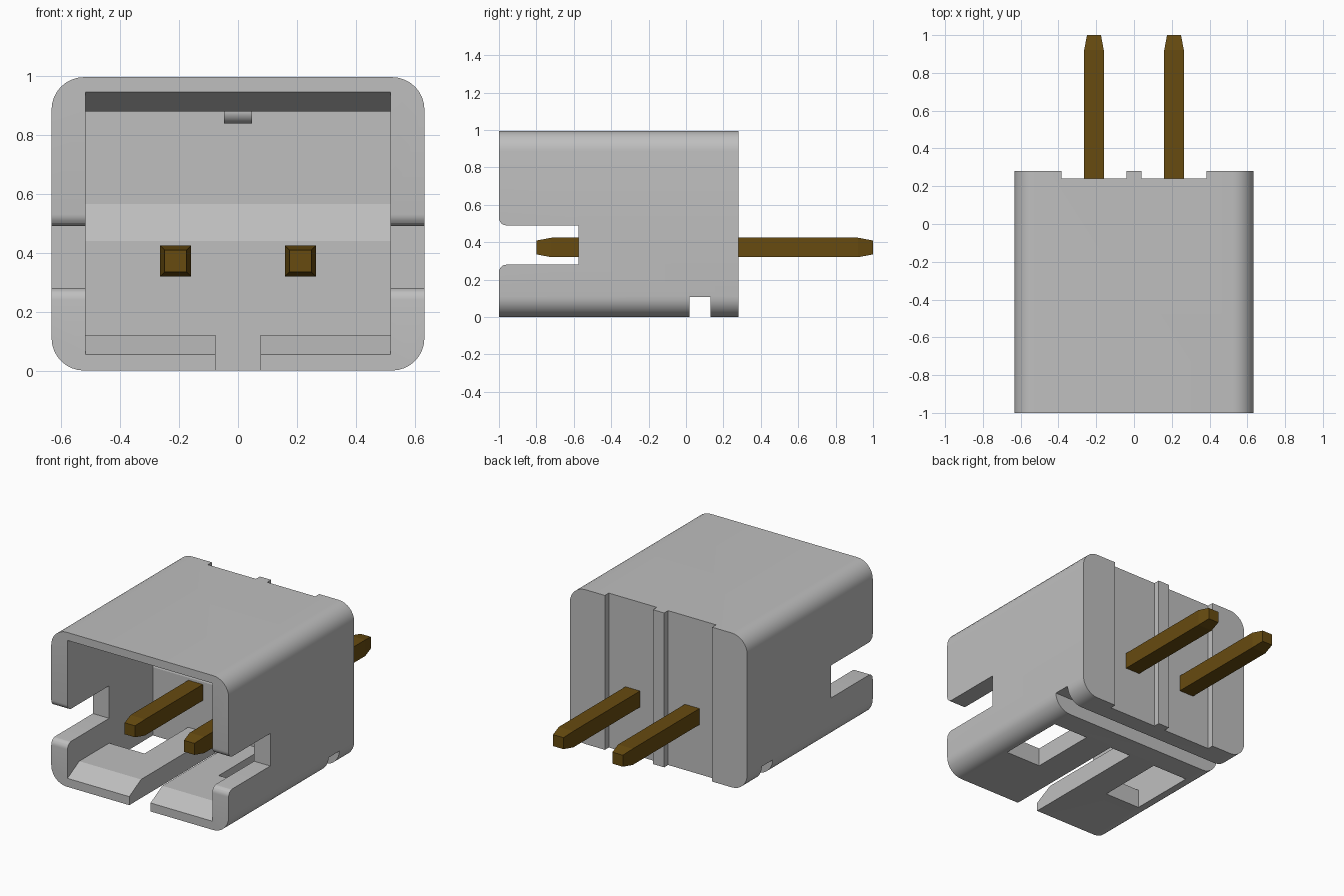
import bpy, bmesh, math
from mathutils import Vector

cube = bpy.data.objects.get("Cube")
if cube:
    bpy.data.objects.remove(cube, do_unlink=True)


def material(name, rgb):
    m = bpy.data.materials.new(name)
    m.use_nodes = True
    m.diffuse_color = (*rgb, 1)
    m.node_tree.nodes["Principled BSDF"].inputs["Base Color"].default_value = (*rgb, 1)
    return m


GREY = material("grey plastic", (0.52, 0.52, 0.52))
BRASS = material("dark brass", (0.135, 0.07, 0.005))


def finish(bm, name, mat):
    bmesh.ops.recalc_face_normals(bm, faces=bm.faces)
    me = bpy.data.meshes.new(name)
    bm.to_mesh(me)
    bm.free()
    me.materials.append(mat)
    ob = bpy.data.objects.new(name, me)
    bpy.context.collection.objects.link(ob)
    return ob


def prism(name, points, axis, start, end, mat=GREY):
    """Extrude a profile: (x, z) points along y, or (y, z) points along x."""
    bm = bmesh.new()
    if axis == "y":
        verts = [bm.verts.new((a, start, b)) for a, b in points]
        move = Vector((0, end - start, 0))
    else:
        verts = [bm.verts.new((start, a, b)) for a, b in points]
        move = Vector((end - start, 0, 0))
    face = bm.faces.new(verts)
    ext = bmesh.ops.extrude_face_region(bm, geom=[face], use_keep_orig=True)
    bmesh.ops.translate(bm, vec=move,
                        verts=[v for v in ext["geom"] if isinstance(v, bmesh.types.BMVert)])
    return finish(bm, name, mat)


def box(name, x0, x1, y0, y1, z0, z1):
    return prism(name, [(x0, z0), (x1, z0), (x1, z1), (x0, z1)], "y", y0, y1)


def arc(cx, cy, r, a0, a1, n=8):
    return [(cx + r * math.cos(math.radians(a0 + (a1 - a0) * i / n)),
             cy + r * math.sin(math.radians(a0 + (a1 - a0) * i / n))) for i in range(n + 1)]


def activate(ob):
    bpy.ops.object.select_all(action="DESELECT")
    ob.select_set(True)
    bpy.context.view_layer.objects.active = ob


def cut(ob, cutter):
    cutter.hide_render = True
    mod = ob.modifiers.new("cut", "BOOLEAN")
    mod.operation = "DIFFERENCE"
    mod.solver = "EXACT"
    mod.object = cutter
    activate(ob)
    bpy.ops.object.modifier_apply(modifier=mod.name)
    bpy.data.objects.remove(cutter, do_unlink=True)


# Housing: rounded block
W, H, R = 0.633, 0.996, 0.11
IN = 0.517      # half width of the cavity
WALL = -0.13    # lower inner back wall
outline = (arc(W - R, R, R, -90, 0) + arc(W - R, H - R, R, 0, 90)
           + arc(R - W, H - R, R, 90, 180) + arc(R - W, R, R, 180, 270))
housing = prism("housing", outline, "y", -1, 0.28)

# Cavity with chamfered mouth and stepped back wall
cut(housing, prism("cavity_cutter", [
    (-1.1, 0.055), (-1, 0.055), (-0.88, 0.12), (WALL, 0.12), (WALL, 0.44),
    (-0.09, 0.565), (-0.09, 0.88), (-0.88, 0.88), (-1, 0.945), (-1.1, 0.945)],
    "x", -IN, IN))

# Side slots with rounded mouths
r = 0.04
slot = ([(-1.1, 0.28 - r)] + arc(-1 + r, 0.28 - r, r, 180, 90, 6)
        + [(-0.575, 0.28), (-0.575, 0.49)]
        + arc(-1 + r, 0.49 + r, r, 270, 180, 6) + [(-1.1, 0.49 + r)])
cut(housing, prism("side_slot_cutter", slot, "x", -0.8, 0.8))

# Floor slot and bottom groove
cut(housing, box("floor_slot_cutter", -0.076, 0.076, -1.1, WALL, -0.1, 0.2))
cut(housing, box("groove_cutter", -0.8, 0.8, 0.02, 0.13, -0.1, 0.107))

# Floor windows and rear recesses, both sides
for s in (-1, 1):
    x0, x1 = sorted((s * 0.265, s * IN))
    cut(housing, box("window_cutter", x0, x1, -0.575, WALL, -0.1, 0.2))
    x0, x1 = sorted((s * 0.04, s * 0.383))
    cut(housing, box("recess_cutter", x0, x1, 0.24, 0.4, -0.1, 1.1))

activate(housing)
bpy.ops.object.shade_smooth_by_angle(angle=math.radians(15))

# Latch bump under the ceiling
bump = prism("latch_bump", [(-0.74, 0.89)] + arc(-0.7, 0.88, 0.042, 180, 360, 12) + [(-0.66, 0.89)],
             "x", -0.047, 0.047)
activate(bump)
bpy.ops.object.shade_smooth_by_angle(angle=math.radians(30))

# Square contact pins with tapered ends
for name, x in (("right_pin", -0.212), ("left_pin", 0.212)):
    bm = bmesh.new()
    rings = []
    for y, h in ((-0.8, 0.037), (-0.72, 0.052), (0.92, 0.052), (1, 0.037)):
        rings.append([bm.verts.new((x + a * h, y, 0.372 + b * h))
                      for a, b in ((-1, -1), (1, -1), (1, 1), (-1, 1))])
    for p, q in zip(rings, rings[1:]):
        for i in range(4):
            j = (i + 1) % 4
            bm.faces.new((p[i], p[j], q[j], q[i]))
    bm.faces.new(rings[0])
    bm.faces.new(rings[-1])
    finish(bm, name, BRASS)
